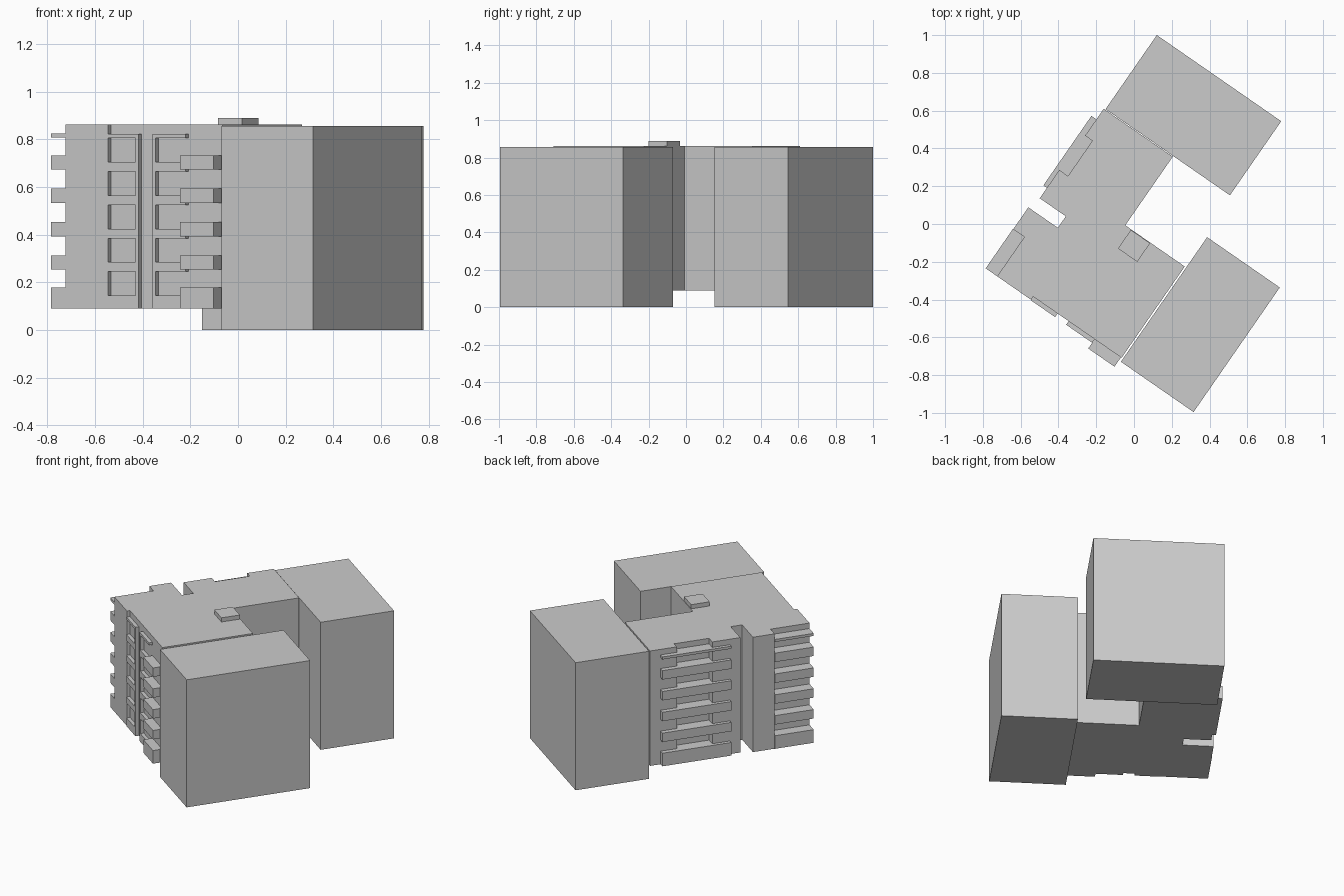
import bpy, math
from mathutils import Matrix

if "Cube" in bpy.data.objects:
    bpy.data.objects.remove(bpy.data.objects["Cube"])

# The whole complex is laid out on a plan rotated about z
ROT = Matrix.Rotation(math.radians(-34.7), 4, 'Z')
BASE, ROOF = 0.09, 0.862


def prism(name, outline, z0, z1):
    n = len(outline)
    verts = [(u, v, z) for z in (z0, z1) for u, v in outline]
    faces = [tuple(reversed(range(n))), tuple(range(n, 2 * n))]
    faces += [(i, (i + 1) % n, n + (i + 1) % n, n + i) for i in range(n)]
    mesh = bpy.data.meshes.new(name)
    mesh.from_pydata(verts, [], faces)
    mesh.transform(ROT)
    obj = bpy.data.objects.new(name, mesh)
    bpy.context.collection.objects.link(obj)
    return obj


def box(name, u0, u1, v0, v1, z0, z1):
    return prism(name, [(u0, v0), (u1, v0), (u1, v1), (u0, v1)], z0, z1)


# Neighbouring solid blocks
box("rear_block", -0.47, 0.331, 0.414, 0.891, 0, 0.857)
box("side_block", 0.358, 0.826, -0.639, 0.163, 0, 0.857)

# Main building: L-shaped plan with balcony recesses and a light-well slot
prism("main_building", [
    (-0.438, -0.64), (-0.22, -0.64), (-0.22, -0.62), (0.349, -0.62),
    (0.349, -0.032), (-0.034, -0.032), (-0.034, 0.41), (-0.479, 0.41),
    (-0.479, 0.237), (-0.432, 0.237), (-0.432, 0.01), (-0.488, 0.01),
    (-0.488, -0.172), (-0.32, -0.172), (-0.32, -0.246), (-0.51, -0.246),
    (-0.51, -0.387), (-0.438, -0.387)], BASE, ROOF)

# Roof hatch
box("roof_hatch", 0.004, 0.128, -0.155, -0.035, ROOF, 0.89)

# Balcony parapets, one set per floor
levels = [(BASE, 0.178)] + [(0.253 + 0.14 * i, 0.313 + 0.14 * i) for i in range(4)]
for i, (a, b) in enumerate(levels + [(0.808, 0.825)]):
    box(f"corner_balcony_{i}", -0.512, -0.438, -0.64, -0.387, a, b)
    # wide balcony: outer rail strip wrapping a filled recess
    prism(f"long_balcony_{i}", [
        (-0.511, -0.105), (-0.488, -0.105), (-0.488, 0.01), (-0.432, 0.01),
        (-0.432, 0.237), (-0.479, 0.237), (-0.479, 0.342), (-0.511, 0.342)], a, b)
for i, (a, b) in enumerate(levels):
    box(f"front_balcony_{i}", 0.176, 0.345, -0.68, -0.62, a, b)

# Front facade panels: a post plus bands between the recessed windows
bands = [(BASE, 0.145)] + [(0.245 + 0.14 * i, 0.285 + 0.14 * i) for i in range(4)] + [(0.805, 0.822)]
for name, u0, u1, post in (("left", -0.22, -0.063, -0.078), ("right", 0.008, 0.176, 0.008)):
    box(f"{name}_panel_post", post, post + 0.015, -0.643, -0.62, BASE, 0.822)
    s0, s1 = (u0, post) if post > u0 else (post + 0.015, u1)
    for i, (a, b) in enumerate(bands):
        box(f"{name}_panel_band_{i}", s0, s1, -0.643, -0.62, a, b)
